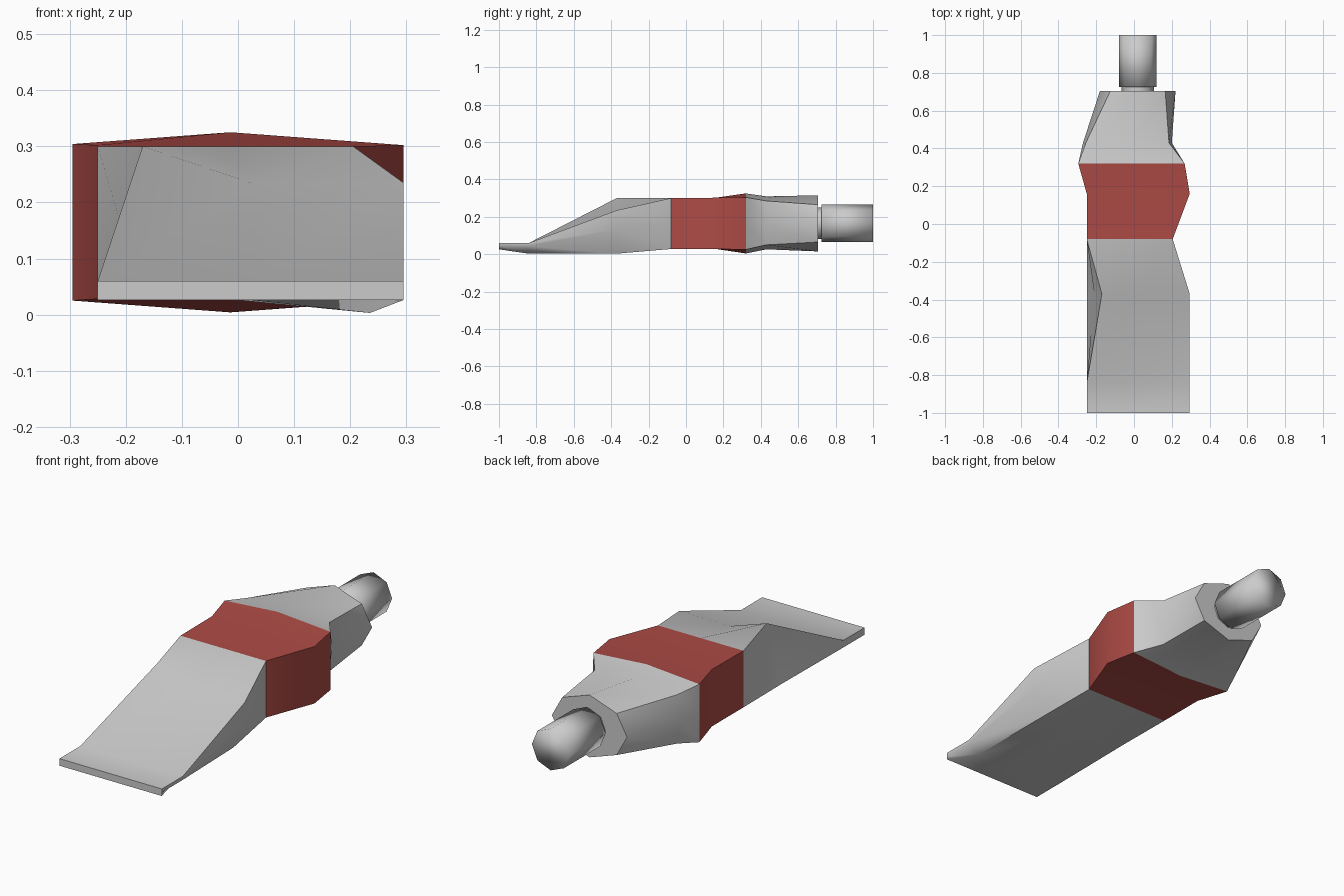
import bpy, bmesh, math

if "Cube" in bpy.data.objects:
    bpy.data.objects.remove(bpy.data.objects["Cube"])


def finish(name, bm, angle, color=None):
    bmesh.ops.recalc_face_normals(bm, faces=bm.faces)
    me = bpy.data.meshes.new(name)
    bm.to_mesh(me)
    bm.free()
    me.shade_smooth()
    me.set_sharp_from_angle(angle=math.radians(angle))
    ob = bpy.data.objects.new(name, me)
    bpy.context.collection.objects.link(ob)
    if color:
        mat = bpy.data.materials.new(name)
        mat.diffuse_color = color
        mat.use_nodes = True
        mat.node_tree.nodes["Principled BSDF"].inputs["Base Color"].default_value = mat.diffuse_color
        me.materials.append(mat)
    return ob


def section(y, xl, xr, zb, zt, bulge=0.0, inset=0.0):
    """Eight-point ring: corners, plus the middle of each side."""
    xm, zm = (xl + xr) / 2, (zb + zt) / 2
    a, b = xl + inset, xr - inset
    return [(a, y, zt), (xm, y, zt + bulge), (b, y, zt), (xr, y, zm),
            (b, y, zb), (xm, y, zb - bulge), (a, y, zb), (xl, y, zm)]


def loft(name, rings, start=False, end=False, angle=60, color=None):
    bm = bmesh.new()
    rows = [[bm.verts.new(p) for p in r] for r in rings]
    n = len(rows[0])
    for r, s in zip(rows, rows[1:]):
        for i in range(n):
            j = (i + 1) % n
            bm.faces.new((r[i], r[j], s[j], s[i]))
    if start:
        bm.faces.new(rows[0])
    if end:
        bm.faces.new(rows[-1])
    return finish(name, bm, angle, color)


def ring(y, r, n=8, cx=0.02, cz=0.165):
    return [(cx + r * math.cos(2 * math.pi * i / n), y,
             cz + r * math.sin(2 * math.pi * i / n)) for i in range(n)]


# Tube stations from the crimped end to the shoulder
crimp = section(-1.0, -0.25, 0.295, 0.026, 0.06)
fold = section(-0.84, -0.25, 0.295, 0.026, 0.06)
fold[4] = (0.235, -0.84, 0.003)
dent = section(-0.37, -0.25, 0.295, 0.03, 0.235)
dent[0] = (-0.17, -0.37, 0.30)      # pinched ridge
dent[7] = (-0.21, -0.37, 0.165)
dent[4] = (0.235, -0.37, 0.003)     # sagging lower corner
band_a = section(-0.08, -0.25, 0.205, 0.028, 0.30)
band_b = section(0.16, -0.25, 0.295, 0.028, 0.302)
band_c = section(0.32, -0.295, 0.268, 0.025, 0.304, 0.021)
waist = section(0.43, -0.27, 0.20, 0.05, 0.285, 0.024, 0.015)
shoulder = section(0.705, -0.18, 0.22, 0.065, 0.265, 0.05, 0.055)

loft("tube_squeezed_end", [crimp, fold, dent, band_a], start=True)
loft("label_band", [band_a, band_b, band_c], color=(0.42, 0.07, 0.06, 1))
loft("tube_shoulder", [band_c, waist, shoulder], end=True)

# Neck and octagonal cap
loft("neck", [ring(0.70, 0.085), ring(0.735, 0.085)], True, True)
loft("cap", [ring(0.725, 0.10), ring(1.0, 0.10)], True, True, angle=100)
